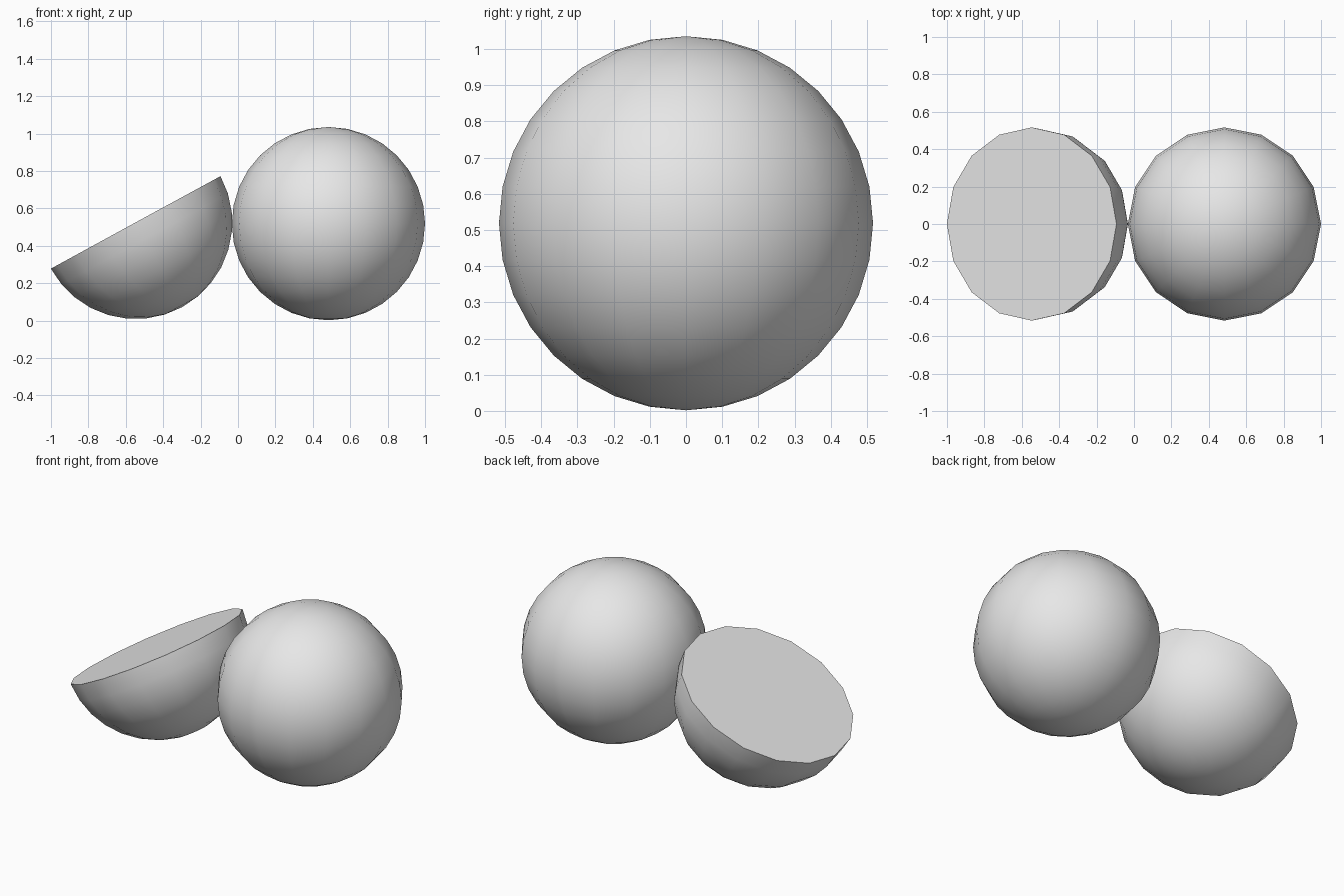
import bpy
import bmesh
from math import radians
from mathutils import Vector

RADIUS = 0.5165

if "Cube" in bpy.data.objects:
    bpy.data.objects.remove(bpy.data.objects["Cube"], do_unlink=True)

# Single plain material
grey = bpy.data.materials.new("light_grey")
grey.use_nodes = True
colour = (0.8, 0.8, 0.8, 1.0)
grey.diffuse_color = colour
grey.node_tree.nodes["Principled BSDF"].inputs["Base Color"].default_value = colour


def make_ball(name, location, tilt=0.0, half=False):
    """Ball with its pole upright; half keeps the lower bowl with a flat lid."""
    bm = bmesh.new()
    bmesh.ops.create_uvsphere(bm, u_segments=16, v_segments=16, radius=RADIUS)
    if half:
        upper = [v for v in bm.verts if v.co.z > 0.01]
        bmesh.ops.delete(bm, geom=upper, context='VERTS')
        rim = [e for e in bm.edges if e.is_boundary]
        bmesh.ops.contextual_create(bm, geom=rim)
    bmesh.ops.recalc_face_normals(bm, faces=bm.faces)
    mesh = bpy.data.meshes.new(name)
    bm.to_mesh(mesh)
    bm.free()
    mesh.materials.append(grey)

    obj = bpy.data.objects.new(name, mesh)
    bpy.context.collection.objects.link(obj)
    obj.location = Vector(location)
    obj.rotation_euler.y = tilt

    bpy.ops.object.select_all(action='DESELECT')
    obj.select_set(True)
    bpy.context.view_layer.objects.active = obj
    bpy.ops.object.shade_smooth_by_angle(angle=radians(35))
    return obj


# Whole ball on the model's left, tilted half ball on its right
make_ball("whole_sphere", (0.4835, 0, RADIUS + 0.002))
make_ball("tilted_half_sphere", (-0.547, 0, 0.525), tilt=radians(-28.6), half=True)
